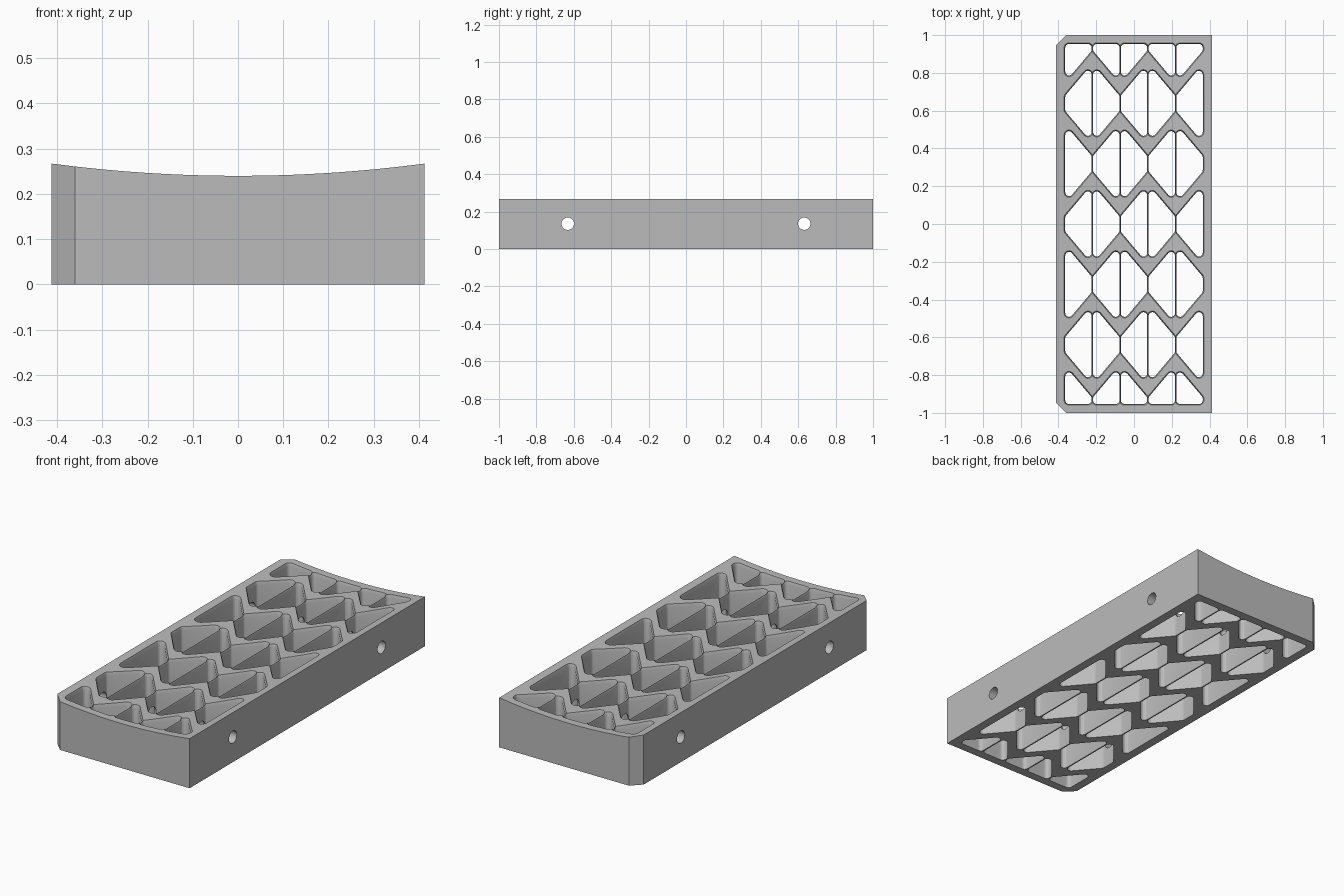
import bpy, bmesh, math
from mathutils import Vector

if "Cube" in bpy.data.objects:
    bpy.data.objects.remove(bpy.data.objects["Cube"], do_unlink=True)

HALF_X, HALF_Y, CORNER = 0.412, 1.0, 0.052
PITCH, WIDTH, ROW = 0.147, 0.14, 0.3195       # pocket column pitch, width, row pitch
LONG, SHORT, END = 0.207, 0.041, 0.953        # pocket half lengths and end limit
RADIUS, RIM, RIM_DEPTH = 0.02, 0.006, 0.018


def top_height(x):
    """Height of the shallow dished top."""
    return 0.24 + 0.027 * (x / HALF_X) ** 2


def new_object(name, bm):
    bmesh.ops.recalc_face_normals(bm, faces=bm.faces)
    mesh = bpy.data.meshes.new(name)
    bm.to_mesh(mesh)
    bm.free()
    obj = bpy.data.objects.new(name, mesh)
    bpy.context.collection.objects.link(obj)
    return obj


def loft(bm, loops):
    """Skin a list of closed loops and cap both ends."""
    rings = [[bm.verts.new(p) for p in loop] for loop in loops]
    faces = [bm.faces.new(rings[0]), bm.faces.new(rings[-1])]
    for a, b in zip(rings, rings[1:]):
        for i in range(len(a)):
            j = (i + 1) % len(a)
            faces.append(bm.faces.new((a[i], a[j], b[j], b[i])))
    return faces


def rounded_outline(corners, grow, steps=6):
    """Round a counter-clockwise outline, then push it outward by grow."""
    points = []
    for i, p in enumerate(corners):
        d1 = (p - corners[i - 1]).normalized()
        d2 = (corners[(i + 1) % len(corners)] - p).normalized()
        out1, out2 = Vector((d1.y, -d1.x)), Vector((d2.y, -d2.x))
        centre = p - (out1 + out2) * RADIUS / (1 + out1.dot(out2))
        start = math.atan2(out1.y, out1.x)
        turn = math.acos(max(-1, min(1, out1.dot(out2))))
        for s in range(steps + 1):
            a = start + turn * s / steps
            points.append(centre + Vector((math.cos(a), math.sin(a))) * (RADIUS + grow))
    return points


def add_pocket(bm, col, row):
    """Trapezoid pocket with a flared upper rim."""
    cx, cy = col * PITCH, row * ROW
    left, right = (SHORT, LONG) if (row + col) % 2 == 0 else (LONG, SHORT)
    clip = lambda y: max(-END, min(END, y))
    x0, x1 = cx - WIDTH / 2, cx + WIDTH / 2
    corners = [Vector((x0, clip(cy - left))), Vector((x1, clip(cy - right))),
               Vector((x1, clip(cy + right))), Vector((x0, clip(cy + left)))]
    inner = rounded_outline(corners, 0)
    outer = rounded_outline(corners, RIM * 2)
    faces = loft(bm, [
        [(p.x, p.y, -0.1) for p in inner],
        [(p.x, p.y, top_height(p.x) - RIM_DEPTH) for p in inner],
        [(p.x, p.y, top_height(p.x) + RIM_DEPTH) for p in outer],
        [(p.x, p.y, 0.4) for p in outer]])
    bmesh.ops.triangulate(bm, faces=faces)


# Block with a dished top and two cut corners on its right side
bm = bmesh.new()
inner_x = -HALF_X + CORNER
xs = [-HALF_X] + [inner_x + (HALF_X - inner_x) * i / 24 for i in range(25)]
sections = []
for x in xs:
    y = HALF_Y - max(0, inner_x - x)
    z = top_height(x)
    sections.append([(x, -y, 0), (x, y, 0), (x, y, z), (x, -y, z)])
loft(bm, sections)
block = new_object("lattice_block", bm)

# Pocket cutters, split by alternating columns so that their rims never overlap
cutters = []
for name, columns in (("outer_pocket_cutter", (-2, 0, 2)), ("inner_pocket_cutter", (-1, 1))):
    bm = bmesh.new()
    for col in columns:
        for row in range(-3, 4):
            add_pocket(bm, col, row)
    cutters.append(new_object(name, bm))

# Two cross bores running through every wall
bm = bmesh.new()
for y in (-0.632, 0.632):
    ring = [(y + 0.033 * math.cos(a), 0.135 + 0.033 * math.sin(a))
            for a in (math.tau * i / 32 for i in range(32))]
    loft(bm, [[(x, p, q) for p, q in ring] for x in (-0.6, 0.6)])
cutters.append(new_object("bore_cutter", bm))

# Cut the block
for cutter in cutters:
    cutter.hide_render = True
    mod = block.modifiers.new(cutter.name, "BOOLEAN")
    mod.operation = "DIFFERENCE"
    mod.solver = "EXACT"
    mod.object = cutter

bpy.ops.object.select_all(action="DESELECT")
block.select_set(True)
bpy.context.view_layer.objects.active = block
bpy.ops.object.convert(target="MESH")
for cutter in cutters:
    bpy.data.objects.remove(cutter, do_unlink=True)
bpy.ops.object.shade_smooth_by_angle(angle=math.radians(20))

# Plain grey material
grey = bpy.data.materials.new("plain_grey")
grey.use_nodes = True
colour = (0.5, 0.5, 0.5, 1)
grey.diffuse_color = colour
grey.node_tree.nodes["Principled BSDF"].inputs["Base Color"].default_value = colour
block.data.materials.clear()
block.data.materials.append(grey)
